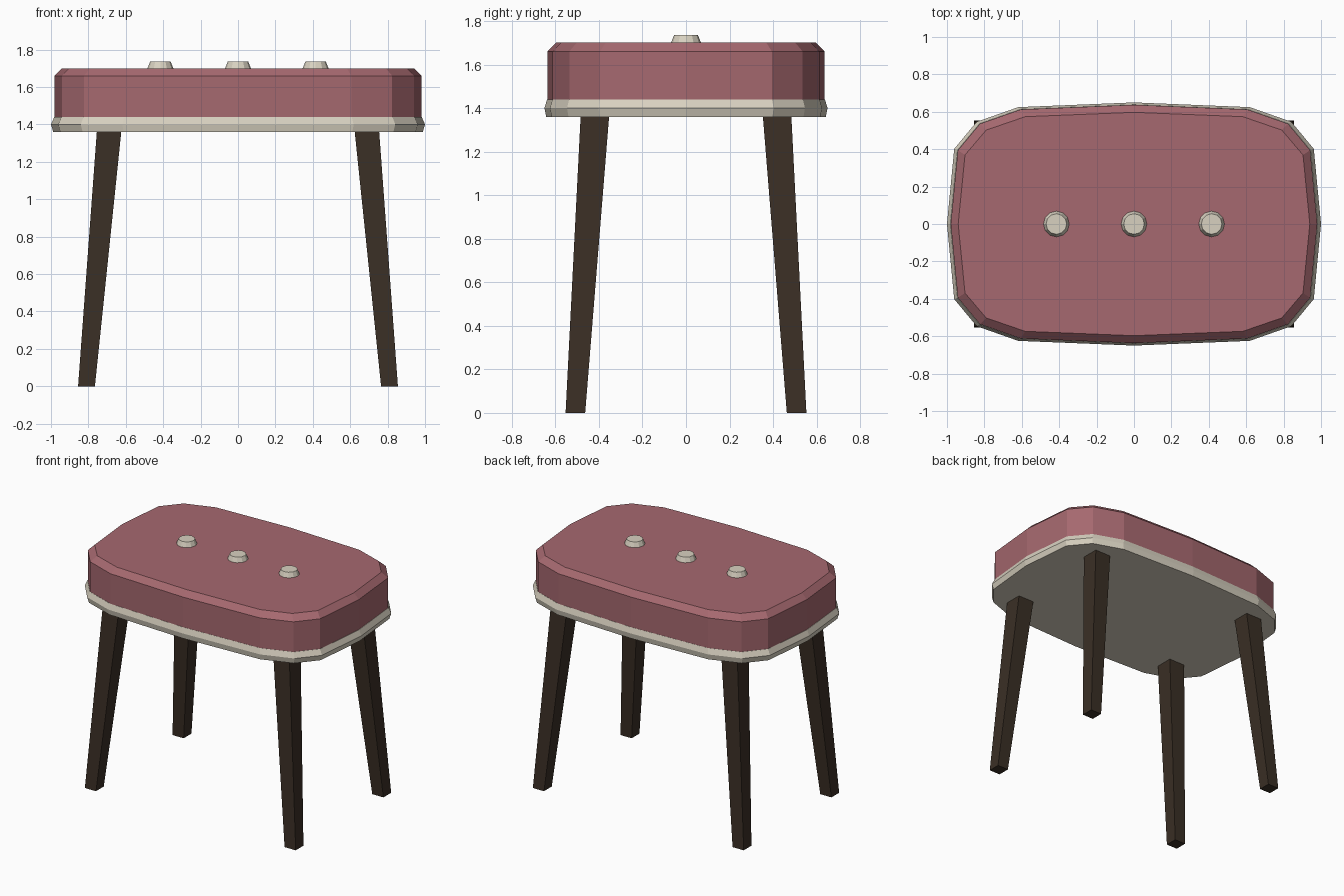
import bpy, bmesh, math

if "Cube" in bpy.data.objects:
    bpy.data.objects.remove(bpy.data.objects["Cube"])


def material(name, rgb):
    m = bpy.data.materials.new(name)
    m.diffuse_color = (*rgb, 1)
    m.use_nodes = True
    m.node_tree.nodes["Principled BSDF"].inputs["Base Color"].default_value = m.diffuse_color
    return m


ROSE = material("rose fabric", (0.38, 0.14, 0.16))
CREAM = material("cream trim", (0.69, 0.64, 0.53))
WOOD = material("dark wood", (0.042, 0.028, 0.018))


def loft(name, rings, mat):
    """Join equal-length rings of points with quads and cap both ends."""
    bm = bmesh.new()
    loops = [[bm.verts.new(p) for p in ring] for ring in rings]
    n = len(loops[0])
    for a, b in zip(loops, loops[1:]):
        for i in range(n):
            j = (i + 1) % n
            bm.faces.new((a[i], a[j], b[j], b[i]))
    bm.faces.new(loops[0][::-1])
    bm.faces.new(loops[-1])
    bmesh.ops.recalc_face_normals(bm, faces=bm.faces)
    me = bpy.data.meshes.new(name)
    bm.to_mesh(me)
    bm.free()
    me.materials.append(mat)
    ob = bpy.data.objects.new(name, me)
    bpy.context.collection.objects.link(ob)
    return ob


def oval(rx, ry, z, n=16, power=0.5, cx=0):
    """Superellipse ring: power 1 is an ellipse, 0.5 a rounded rectangle."""
    pts = []
    for i in range(n):
        a = 2 * math.pi * i / n
        c, s = round(math.cos(a), 6), round(math.sin(a), 6)
        pts.append((cx + rx * math.copysign(abs(c) ** power, c),
                    ry * math.copysign(abs(s) ** power, s), z))
    return pts


def square(x, y, z, h):
    return [(x + h * i, y + h * j, z) for i, j in ((-1, -1), (1, -1), (1, 1), (-1, 1))]


# Trim band below the cushion
loft("seat_trim", [oval(0.988, 0.642, 1.36), oval(1.0, 0.65, 1.40),
                   oval(0.982, 0.638, 1.44)], CREAM)

# Padded cushion with a bevelled top edge
loft("seat_cushion", [oval(0.98, 0.637, 1.43), oval(0.98, 0.637, 1.66),
                      oval(0.94, 0.597, 1.70)], ROSE)

# Row of upholstery buttons
for label, x in (("left", -0.415), ("middle", 0), ("right", 0.415)):
    loft(label + "_button", [oval(0.071, 0.071, 1.695, 12, 1, x),
                             oval(0.055, 0.055, 1.735, 12, 1, x)], CREAM)

# Four splayed legs, thinner at the floor
for end, sy in (("front", -1), ("back", 1)):
    for side, sx in (("left", -1), ("right", 1)):
        loft(f"{end}_{side}_leg", [square(sx * 0.81, sy * 0.508, 0, 0.045),
                                   square(sx * 0.686, sy * 0.416, 1.40, 0.066)], WOOD)
